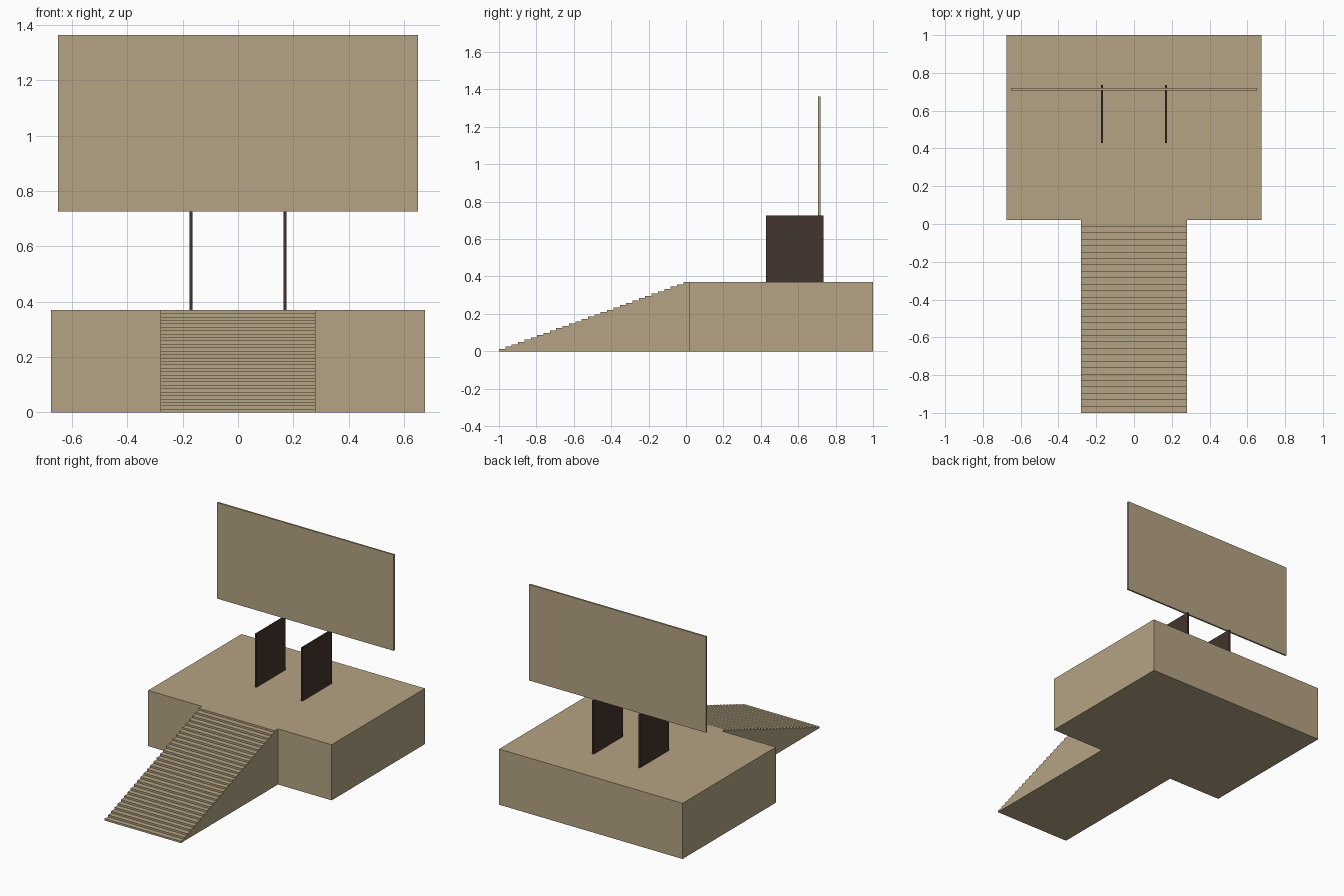
import bpy, bmesh

if "Cube" in bpy.data.objects:
    bpy.data.objects.remove(bpy.data.objects["Cube"])


def material(name, color):
    m = bpy.data.materials.new(name)
    m.diffuse_color = (*color, 1.0)
    m.use_nodes = True
    m.node_tree.nodes["Principled BSDF"].inputs["Base Color"].default_value = m.diffuse_color
    return m


TAN = material("tan_stone", (0.46, 0.37, 0.23))
BROWN = material("dark_brown", (0.055, 0.034, 0.027))


def add_object(name, bm, mat):
    bmesh.ops.recalc_face_normals(bm, faces=bm.faces)
    mesh = bpy.data.meshes.new(name)
    bm.to_mesh(mesh)
    bm.free()
    mesh.materials.append(mat)
    obj = bpy.data.objects.new(name, mesh)
    bpy.context.collection.objects.link(obj)
    return obj


def box(name, lo, hi, mat):
    bm = bmesh.new()
    bmesh.ops.create_cube(bm, size=1.0)
    for v in bm.verts:
        v.co = [(a + b) / 2 + c * (b - a) for a, b, c in zip(lo, hi, v.co)]
    return add_object(name, bm, mat)


# Platform
TOP, FRONT = 0.37, 0.02
box("platform", (-0.675, FRONT, 0), (0.675, 1.0, TOP), TAN)

# Staircase: stepped side profile extruded across x
STEPS, HALF_W = 30, 0.28
run, rise = (FRONT + 1.0) / STEPS, TOP / STEPS
profile = [(-1.0, 0.0)]
for i in range(STEPS):
    profile += [(-1.0 + i * run, (i + 1) * rise), (-1.0 + (i + 1) * run, (i + 1) * rise)]
profile.append((FRONT, 0.0))
bm = bmesh.new()
side = bm.faces.new([bm.verts.new((-HALF_W, y, z)) for y, z in profile])
ext = bmesh.ops.extrude_face_region(bm, geom=[side], use_keep_orig=True)
verts = [g for g in ext["geom"] if isinstance(g, bmesh.types.BMVert)]
bmesh.ops.translate(bm, verts=verts, vec=(2 * HALF_W, 0, 0))
add_object("staircase", bm, TAN)

# Two upright support slabs
for label, x in (("left", -0.17), ("right", 0.17)):
    box(label + "_support", (x - 0.005, 0.428, TOP), (x + 0.005, 0.735, 0.725), BROWN)

# Large panel standing on the supports
box("panel", (-0.65, 0.707, 0.725), (0.65, 0.719, 1.363), TAN)
